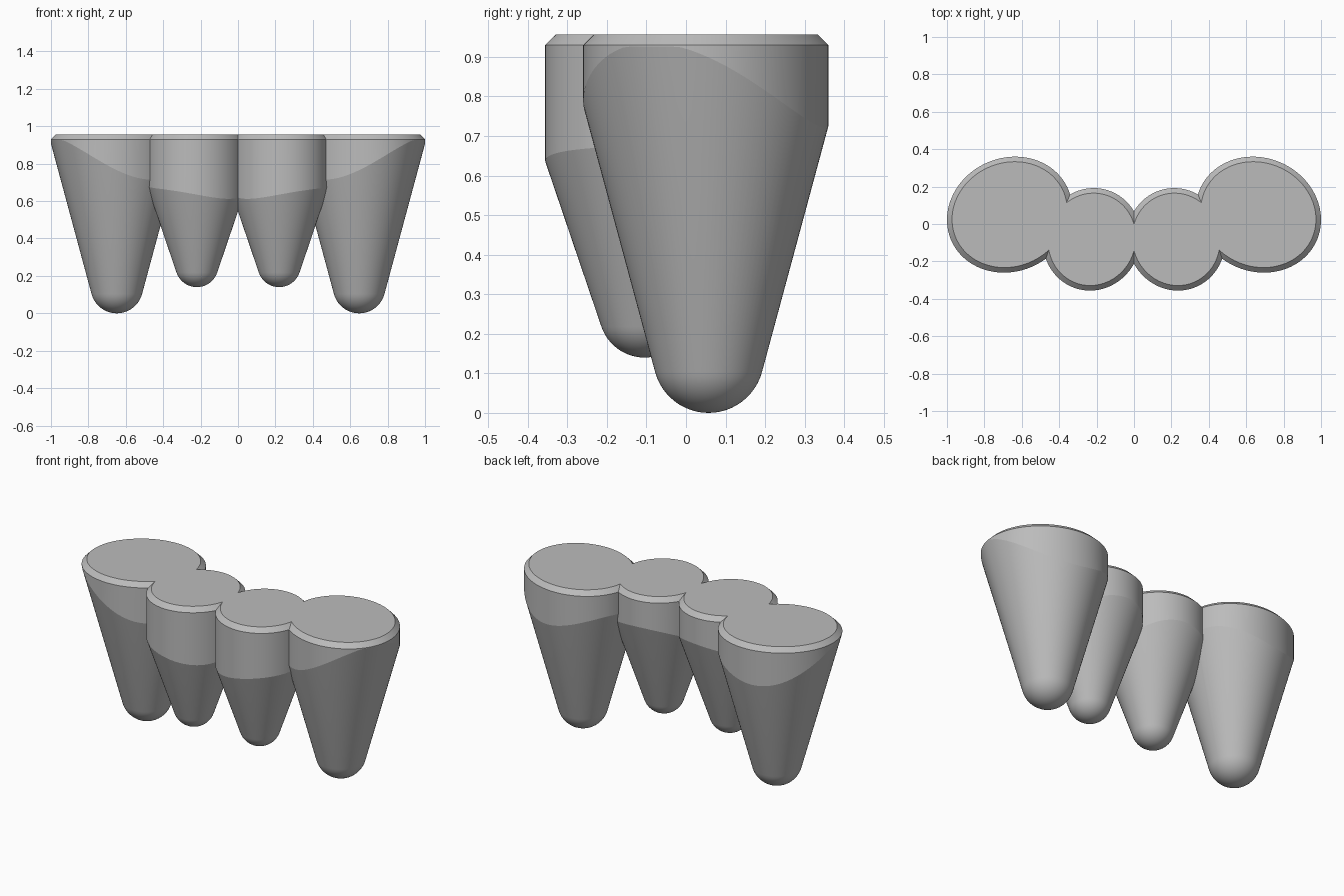
import bpy
import bmesh
from math import sin, cos, tan, pi, sqrt, atan

SEGMENTS = 96
TIP_RINGS = 12
RIM_Z, TOP_Z = 0.93, 0.957
CHAMFER = 0.027

if "Cube" in bpy.data.objects:
    bpy.data.objects.remove(bpy.data.objects["Cube"])

grey = bpy.data.materials.new("plain_grey")
grey.use_nodes = True
colour = (0.5, 0.5, 0.5, 1)
grey.diffuse_color = colour
grey.node_tree.nodes["Principled BSDF"].inputs["Base Color"].default_value = colour


def reach(angle, off, semi, skew):
    """Distance from an inner point to a skewed ellipse along an angle."""
    def local(x, y):
        u, v = x / semi[0], y / semi[1]
        return u, (v - u * sin(skew)) / cos(skew)
    pu, ps = local(*off)
    du, ds = local(cos(angle), sin(angle))
    a = du * du + ds * ds
    b = pu * du + ps * ds
    c = pu * pu + ps * ps - 1
    return (-b + sqrt(b * b - a * c)) / a


def peg(name, side, axis, centre, semi, skew, tip_z, tip_r, slope):
    """Round-tipped cone trimmed by an oval column, with a chamfered flat top."""
    ax, ay = side * axis[0], axis[1]
    off = (ax - side * centre[0], ay - centre[1])
    lean = atan(slope)
    inner = [s - CHAMFER for s in semi]
    bm = bmesh.new()
    pole = bm.verts.new((ax, ay, tip_z))
    angles = [2 * pi * i / SEGMENTS for i in range(SEGMENTS)]

    def ring(radius, height):
        return [bm.verts.new((ax + r * cos(a), ay + r * sin(a), z))
                for a, r, z in zip(angles, radius, height)]

    # Rounded tip, ending tangent to the cone
    rings = []
    for k in range(1, TIP_RINGS + 1):
        t = (pi / 2 - lean) * k / TIP_RINGS
        r, z = tip_r * sin(t), tip_z + tip_r * (1 - cos(t))
        rings.append(ring([r] * SEGMENTS, [z] * SEGMENTS))
    # Cone up to the oval column, then the column and its chamfer
    limit = [reach(a, off, semi, -side * skew) for a in angles]
    meet = [min(z + (m - r) / slope, RIM_Z - 0.004) for m in limit]
    rings.append(ring(limit, meet))
    rings.append(ring(limit, [RIM_Z] * SEGMENTS))
    top = [reach(a, off, inner, -side * skew) for a in angles]
    rings.append(ring(top, [TOP_Z] * SEGMENTS))

    for i in range(SEGMENTS):
        j = (i + 1) % SEGMENTS
        bm.faces.new((pole, rings[0][j], rings[0][i]))
        for low, high in zip(rings, rings[1:]):
            bm.faces.new((low[i], low[j], high[j], high[i]))
    bm.faces.new(rings[-1])
    bmesh.ops.recalc_face_normals(bm, faces=bm.faces)
    mesh = bpy.data.meshes.new(name)
    bm.to_mesh(mesh)
    bm.free()
    mesh.materials.append(grey)
    obj = bpy.data.objects.new(name, mesh)
    bpy.context.collection.objects.link(obj)
    return obj


# Two large outer pegs and two small inner pegs, mirrored
pegs = []
for side, label in ((1, "left"), (-1, "right")):
    pegs.append(peg("outer_peg_" + label, side, (0.648, 0.057), (0.665, 0.05),
                    (0.335, 0.31), 0.09, 0, 0.14, 0.27))
    pegs.append(peg("inner_peg_" + label, side, (0.22, -0.105), (0.225, -0.082),
                    (0.262, 0.274), 0.04, 0.14, 0.115, 0.34))

# Fuse the pegs into one solid
body = pegs[0]
for other in pegs[1:]:
    mod = body.modifiers.new("fuse", 'BOOLEAN')
    mod.operation = 'UNION'
    mod.solver = 'EXACT'
    mod.object = other
bpy.context.view_layer.update()
graph = bpy.context.evaluated_depsgraph_get()
fused = bpy.data.meshes.new_from_object(body.evaluated_get(graph))
body.modifiers.clear()
body.data = fused
body.name = "fused_pegs"
for other in pegs[1:]:
    bpy.data.objects.remove(other)

# Smooth the round sides, keep the rim and trim edges crisp
bpy.ops.object.select_all(action='DESELECT')
body.select_set(True)
bpy.context.view_layer.objects.active = body
bpy.ops.object.shade_smooth_by_angle(angle=pi / 18)
